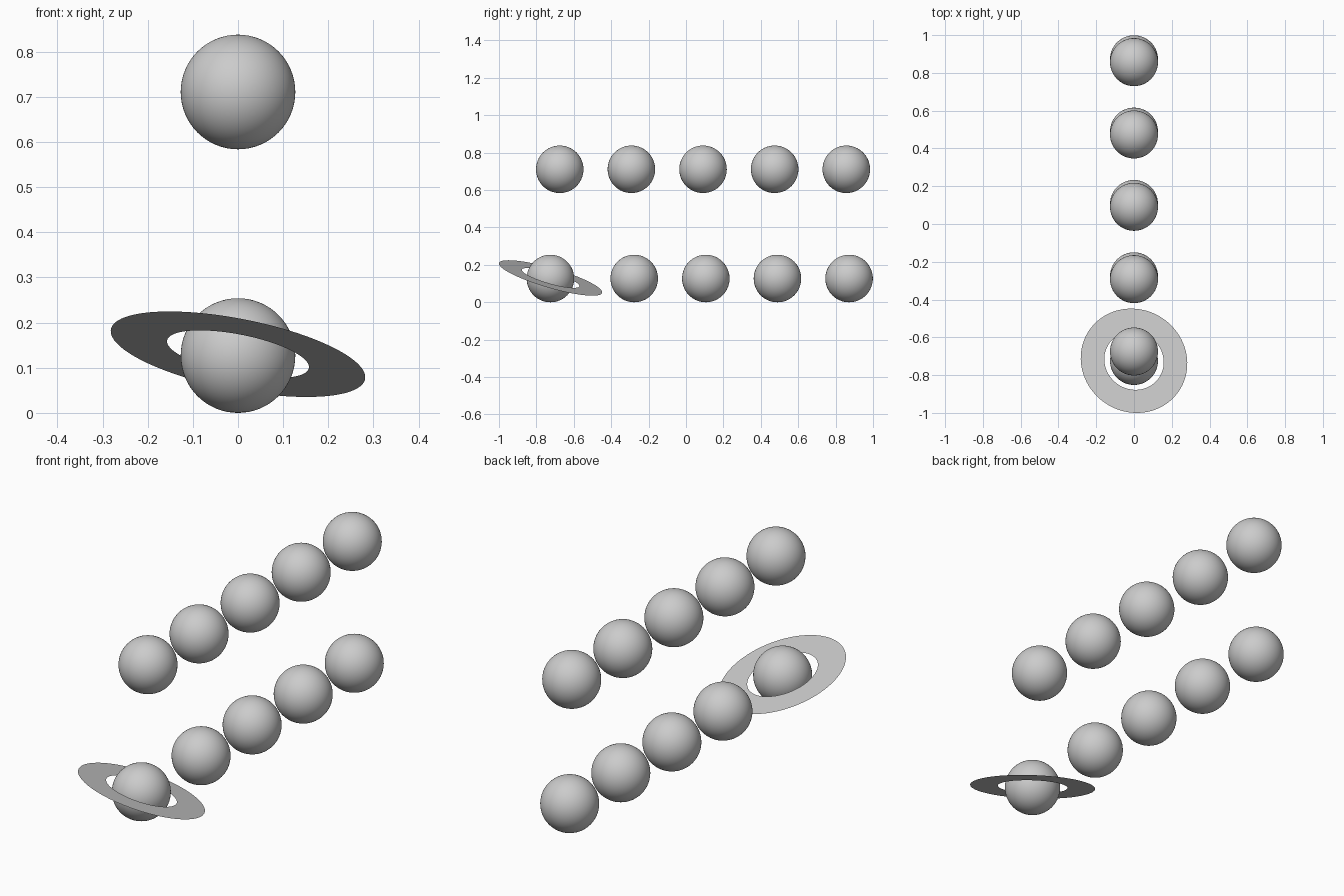
import bpy
import bmesh
from mathutils import Vector

cube = bpy.data.objects.get("Cube")
if cube:
    bpy.data.objects.remove(cube, do_unlink=True)

RADIUS = 0.127
SPACING = 0.383

grey = bpy.data.materials.new("light grey")
grey.use_nodes = True
grey.diffuse_color = (0.6, 0.6, 0.6, 1)
grey.node_tree.nodes["Principled BSDF"].inputs["Base Color"].default_value = grey.diffuse_color


def add_object(name, bm, location):
    mesh = bpy.data.meshes.new(name)
    bm.to_mesh(mesh)
    bm.free()
    mesh.materials.append(grey)
    obj = bpy.data.objects.new(name, mesh)
    obj.location = location
    bpy.context.collection.objects.link(obj)
    return obj


def add_sphere(name, y, z):
    bm = bmesh.new()
    bmesh.ops.create_uvsphere(bm, u_segments=64, v_segments=32, radius=RADIUS)
    for face in bm.faces:
        face.smooth = True
    return add_object(name, bm, (0, y, z))


# Upper row of five spheres
for i in range(5):
    add_sphere(f"upper_sphere_{i + 1}", -0.675 + i * SPACING, 0.711)

# Lower row of four plain spheres, with the ringed one in front
for i in range(4):
    add_sphere(f"lower_sphere_{i + 1}", -0.277 + i * SPACING, RADIUS)
add_sphere("ringed_sphere", -0.725, RADIUS)

# Paper-thin tilted ring, high at the front and on its right
bm = bmesh.new()
edges = []
for radius in (0.16, 0.287):
    circle = bmesh.ops.create_circle(bm, segments=96, radius=radius)
    edges += list({e for v in circle["verts"] for e in v.link_edges})
bmesh.ops.bridge_loops(bm, edges=edges)
bmesh.ops.recalc_face_normals(bm, faces=bm.faces)
if next(iter(bm.faces)).normal.z < 0:
    bmesh.ops.reverse_faces(bm, faces=bm.faces)
ring = add_object("ring", bm, (0, -0.724, 0.13))
ring.rotation_mode = "QUATERNION"
ring.rotation_quaternion = Vector((0, 0, 1)).rotation_difference(Vector((0.185, 0.273, 0.943)))
